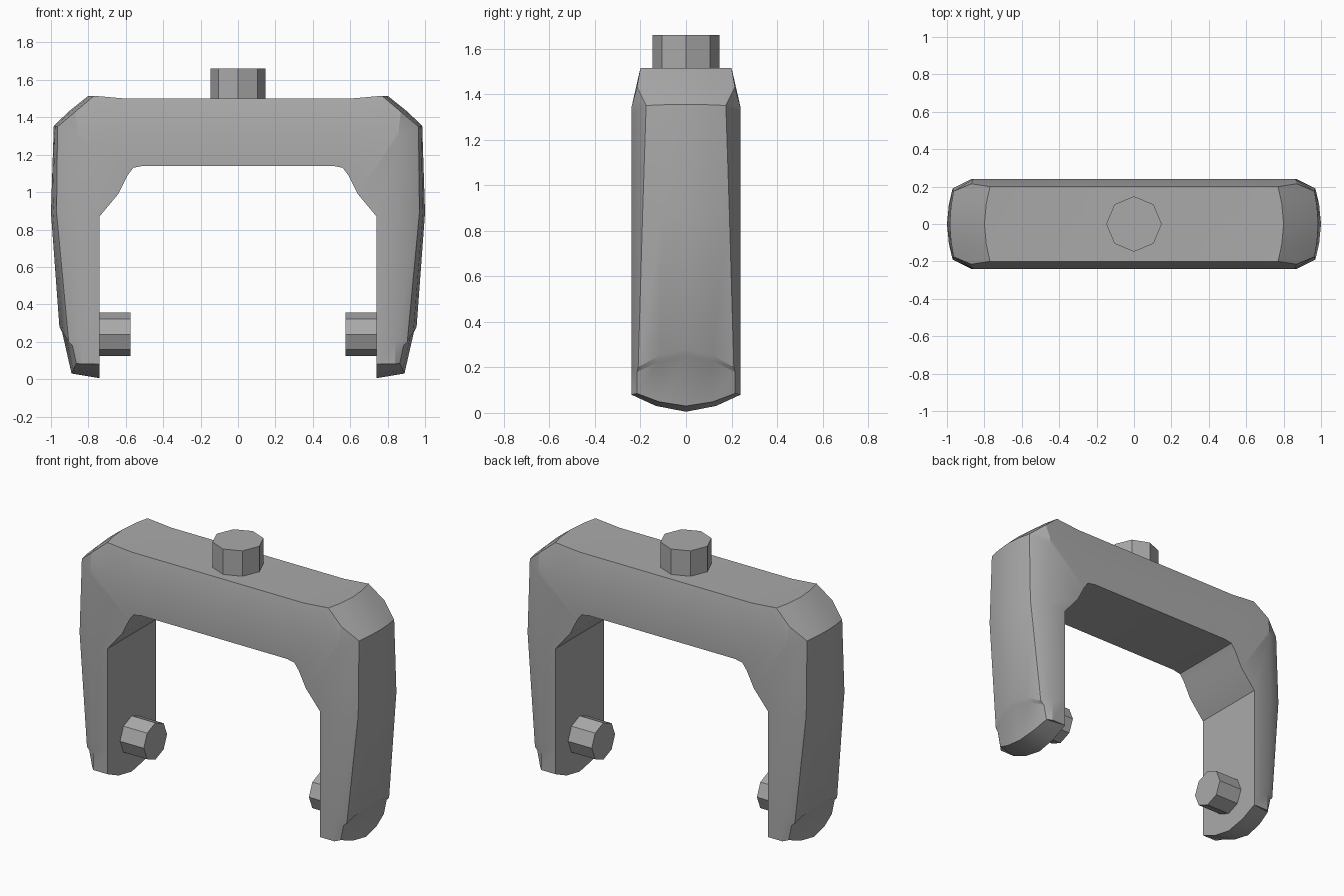
import bpy, bmesh, math
from mathutils import Vector

old = bpy.data.objects.get("Cube")
if old:
    bpy.data.objects.remove(old)

metal = bpy.data.materials.new("mid grey")
metal.use_nodes = True
GREY = (0.4, 0.4, 0.4, 1)
metal.diffuse_color = GREY
metal.node_tree.nodes["Principled BSDF"].inputs["Base Color"].default_value = GREY

HALF = 0.24  # half depth of the fork

# Half of the arch, from the middle of the beam to the foot. Each station gives
# inner edge, side edge, outer edge, half width at the outer edge, outer middle.
STATIONS = [
    ((0, 1.14), (0, 1.34), (0, 1.5), 0.2, (0, 1.5)),
    ((0.51, 1.14), (0.52, 1.34), (0.6, 1.5), 0.2, (0.6, 1.5)),
    ((0.56, 1.13), (0.72, 1.34), (0.77, 1.515), 0.2, (0.8, 1.515)),
    ((0.59, 1.09), (0.86, 1.34), (0.87, 1.43), 0.215, (0.9, 1.435)),
    ((0.64, 0.99), (0.86, 1.3), (0.965, 1.35), 0.175, (0.985, 1.355)),
    ((0.74, 0.87), (0.87, 0.89), (0.97, 0.89), 0.19, (1, 0.89)),
    ((0.74, 0.3), (0.85, 0.24), (0.905, 0.2), 0.21, (0.955, 0.28)),
    ((0.74, 0.25), (0.84, 0.2), (0.885, 0.18), 0.215, (0.94, 0.25)),
    ((0.74, 0.08), (0.84, 0.08), (0.865, 0.085), 0.215, (0.89, 0.03)),
]
ACROSS = (-1, -0.55, 0, 0.55, 1)


def ring(station, side, foot):
    """Closed cross-section: inner row, side point, outer row, side point."""
    inner, edge, outer, width, middle = station
    pts = []
    for t in ACROSS:
        drop = 0.075 * (1 - abs(t) ** 1.8) if foot else 0
        pts.append((inner[0], t * HALF, inner[1] - drop))
    pts.append((edge[0], HALF, edge[1]))
    for t in reversed(ACROSS):
        k = 1 - abs(t) ** 1.8
        x = outer[0] + (middle[0] - outer[0]) * k
        z = outer[1] + (middle[1] - outer[1]) * k
        pts.append((x, t * width, z))
    pts.append((edge[0], -HALF, edge[1]))
    return [(x * side, y, z) for x, y, z in pts]


# Fork: one continuous skin through both legs and the beam
bm = bmesh.new()
last = len(STATIONS) - 1
order = [(i, -1) for i in range(last, 0, -1)] + [(i, 1) for i in range(last + 1)]
rings = [[bm.verts.new(p) for p in ring(STATIONS[i], s, i == last)] for i, s in order]
for a, b in zip(rings, rings[1:]):
    for k in range(len(a)):
        n = (k + 1) % len(a)
        bm.faces.new((a[k], a[n], b[n], b[k]))
# Rounded soles of the feet
for r in (rings[0], rings[-1]):
    for k in range(4):
        bm.faces.new((r[k], r[k + 1], r[9 - k], r[10 - k]))
    bm.faces.new((r[4], r[5], r[6]))
    bm.faces.new((r[0], r[10], r[11]))
bmesh.ops.recalc_face_normals(bm, faces=bm.faces[:])
mesh = bpy.data.meshes.new("fork")
bm.to_mesh(mesh)
bm.free()
fork = bpy.data.objects.new("fork", mesh)
bpy.context.collection.objects.link(fork)
mesh.materials.append(metal)
bpy.ops.object.select_all(action="DESELECT")
fork.select_set(True)
bpy.context.view_layer.objects.active = fork
bpy.ops.object.shade_smooth_by_angle(angle=math.radians(30))


def peg(name, start, end, radius):
    """Eight-sided flat-shaded pin between two points."""
    start, end = Vector(start), Vector(end)
    axis = end - start
    bpy.ops.mesh.primitive_cylinder_add(
        vertices=8, radius=radius, depth=axis.length, location=(start + end) / 2,
        rotation=(0, math.atan2(axis.x, axis.z), 0))
    pin = bpy.context.object
    pin.name = name
    pin.data.materials.append(metal)


# Swivel pin on top and the two inward pivot pins
peg("top_pin", (0, 0, 1.48), (0, 0, 1.66), 0.148)
for name, s in (("left_pin", 1), ("right_pin", -1)):
    peg(name, (s * 0.76, 0, 0.24), (s * 0.575, 0, 0.24), 0.116)
